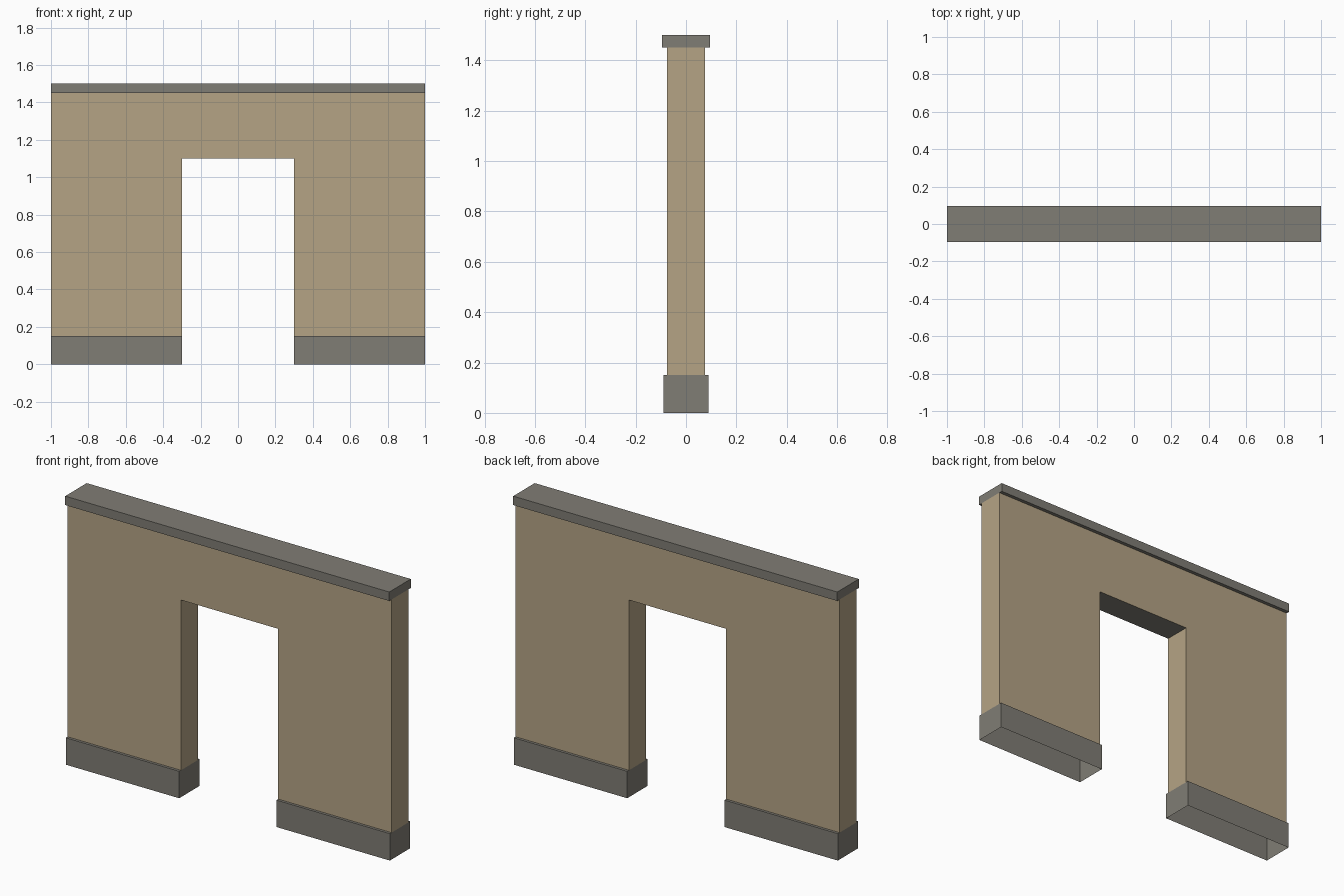
import bpy, bmesh

if "Cube" in bpy.data.objects:
    bpy.data.objects.remove(bpy.data.objects["Cube"])


def material(name, rgb):
    m = bpy.data.materials.new(name)
    m.diffuse_color = (*rgb, 1.0)
    m.use_nodes = True
    m.node_tree.nodes["Principled BSDF"].inputs["Base Color"].default_value = m.diffuse_color
    return m


tan = material("tan_plaster", (0.462, 0.371, 0.235))
grey = material("grey_stone", (0.216, 0.205, 0.178))


def finish(name, bm, mats):
    me = bpy.data.meshes.new(name)
    bm.to_mesh(me)
    bm.free()
    for m in mats:
        me.materials.append(m)
    ob = bpy.data.objects.new(name, me)
    bpy.context.collection.objects.link(ob)
    return ob


def box(name, x0, x1, half_y, z0, z1, mat, open_bottom=False):
    bm = bmesh.new()
    bmesh.ops.create_cube(bm, size=1)
    for v in bm.verts:
        v.co = ((x0 + x1) / 2 + v.co.x * (x1 - x0),
                v.co.y * 2 * half_y,
                (z0 + z1) / 2 + v.co.z * (z1 - z0))
    bm.normal_update()
    if open_bottom:
        bottom = [f for f in bm.faces if f.normal.z < -0.5]
        bmesh.ops.delete(bm, geom=bottom, context='FACES_ONLY')
    return finish(name, bm, [mat])


# Wall with doorway: front profile extruded through the thickness
profile = [(-1, 0.15), (-0.3, 0.15), (-0.3, 1.1), (0.3, 1.1),
           (0.3, 0.15), (1, 0.15), (1, 1.45), (-1, 1.45)]
bm = bmesh.new()
face = bm.faces.new([bm.verts.new((x, -0.075, z)) for x, z in profile])
ext = bmesh.ops.extrude_face_region(bm, geom=[face], use_keep_orig=True)
for v in ext["geom"]:
    if isinstance(v, bmesh.types.BMVert):
        v.co.y = 0.075
bmesh.ops.recalc_face_normals(bm, faces=bm.faces[:])
bm.normal_update()

# Doorway soffit is stone; faces buried in the base and cap are dropped
hidden = []
for f in bm.faces:
    z = f.calc_center_median().z
    if f.normal.z < -0.5 and z > 1:
        f.material_index = 1
    elif abs(f.normal.z) > 0.5:
        hidden.append(f)
bmesh.ops.delete(bm, geom=hidden, context='FACES_ONLY')
finish("wall", bm, [tan, grey])

# Stone plinths either side of the doorway, open underneath
box("left_plinth", -1, -0.3, 0.09, 0, 0.15, grey, True)
box("right_plinth", 0.3, 1, 0.09, 0, 0.15, grey, True)

# Stone cap along the top
box("cap", -1, 1, 0.095, 1.45, 1.5, grey)
